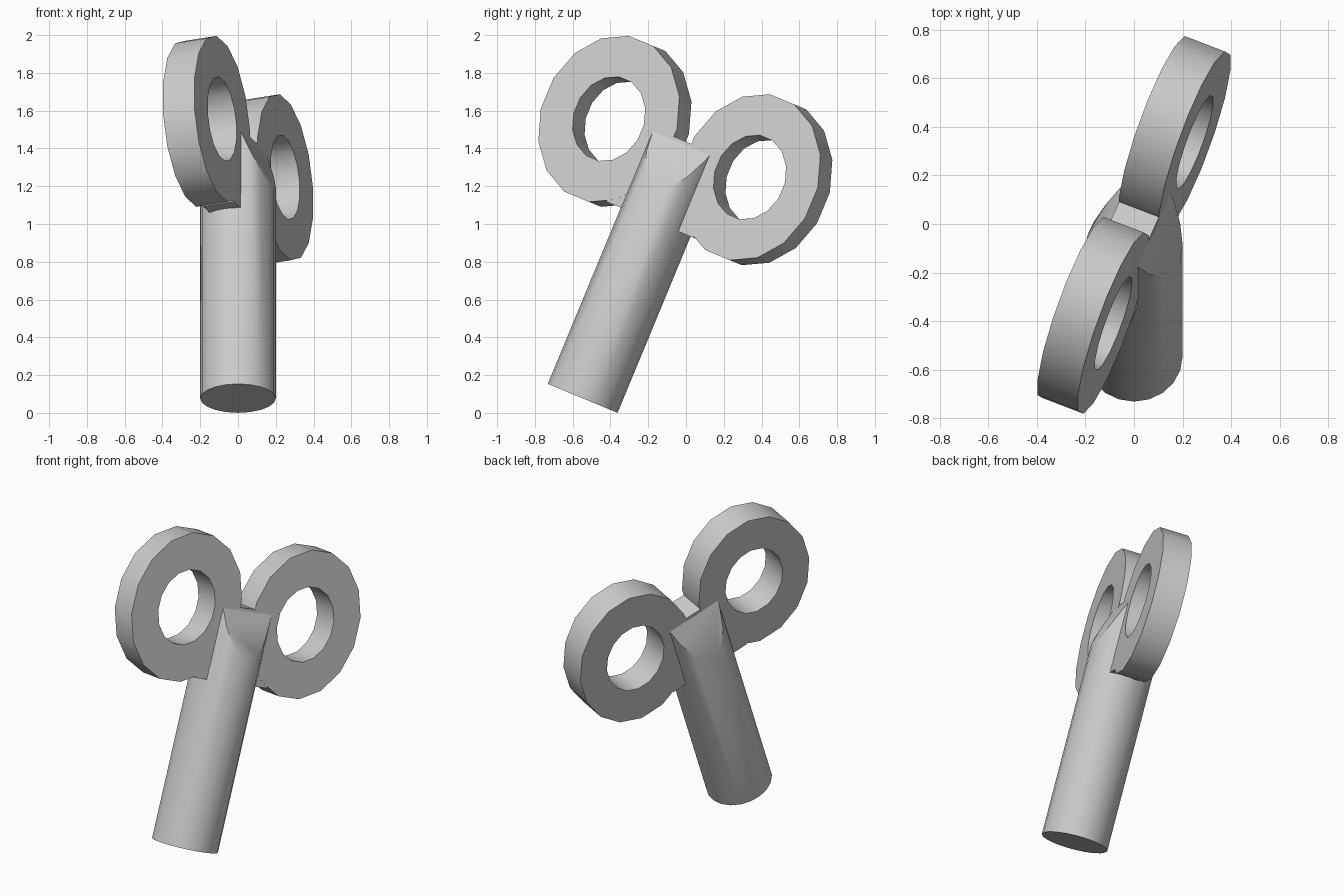
import bpy, bmesh
from math import sin, cos, pi, radians
from mathutils import Matrix, Vector

old = bpy.data.objects.get("Cube")
if old:
    bpy.data.objects.remove(old, do_unlink=True)

# Key frame: local z runs along the shaft, local x across the handle
FRAME = (Matrix.Translation((0, -0.547, 0.077))
         @ Matrix.Rotation(radians(-22.5), 4, 'X')
         @ Matrix.Rotation(radians(67.5), 4, 'Z'))
HALF = 0.09        # half thickness of the handle
MID = 1.42         # height of the ring centres on the shaft
RIDGE = 1.447      # top of the shaft

grey = bpy.data.materials.new("light_grey")
grey.use_nodes = True
grey.diffuse_color = (0.6, 0.6, 0.6, 1)
grey.node_tree.nodes["Principled BSDF"].inputs["Base Color"].default_value = (0.6, 0.6, 0.6, 1)


def finish(name, bm):
    bmesh.ops.recalc_face_normals(bm, faces=bm.faces)
    mesh = bpy.data.meshes.new(name)
    bm.to_mesh(mesh)
    bm.free()
    mesh.materials.append(grey)
    ob = bpy.data.objects.new(name, mesh)
    bpy.context.collection.objects.link(ob)
    ob.matrix_world = FRAME
    bpy.ops.object.select_all(action='DESELECT')
    ob.select_set(True)
    bpy.context.view_layer.objects.active = ob
    bpy.ops.object.shade_smooth_by_angle(angle=radians(35))


# Round shaft, its top cut into a steep wedge on both sides of the handle
bm = bmesh.new()
bmesh.ops.create_cone(bm, cap_ends=True, segments=20, radius1=0.2, radius2=0.2, depth=RIDGE,
                      matrix=Matrix.Translation((0, 0, RIDGE / 2)) @ Matrix.Rotation(radians(4.5), 4, 'Z'))
for side in (-1, 1):
    cut = bmesh.ops.bisect_plane(bm, geom=bm.verts[:] + bm.edges[:] + bm.faces[:],
                                 plane_co=Vector((0, side * HALF, RIDGE)),
                                 plane_no=Vector((0, side * 2.5, 1)), clear_outer=True)
    edges = [e for e in cut['geom_cut'] if isinstance(e, bmesh.types.BMEdge)]
    bmesh.ops.holes_fill(bm, edges=edges)
finish("shaft", bm)


# Two oval rings of the handle
def ring(name, centre, segments=16):
    bm = bmesh.new()
    loops = []
    for rx, rz, y in ((0.39, 0.455, -HALF), (0.39, 0.455, HALF),
                      (0.202, 0.23, HALF), (0.202, 0.23, -HALF)):
        angles = [2 * pi * (i + 0.5) / segments for i in range(segments)]
        loops.append([bm.verts.new((centre + rx * cos(t), y, MID + rz * sin(t))) for t in angles])
    for k in range(4):
        a, b = loops[k], loops[(k + 1) % 4]
        for i in range(segments):
            j = (i + 1) % segments
            bm.faces.new((a[i], a[j], b[j], b[i]))
    finish(name, bm)


ring("handle_ring_front", -0.437)
ring("handle_ring_back", 0.437)

# Web joining both rings through the shaft
bm = bmesh.new()
profile = ((-0.27, 1.01), (0.27, 1.01), (0.2, 1.465), (-0.2, 1.465))
face = bm.faces.new([bm.verts.new((x, 0.001 - HALF, z)) for x, z in profile])
out = bmesh.ops.extrude_face_region(bm, geom=[face])
bmesh.ops.translate(bm, vec=(0, 2 * HALF - 0.002, 0),
                    verts=[v for v in out['geom'] if isinstance(v, bmesh.types.BMVert)])
finish("handle_web", bm)
